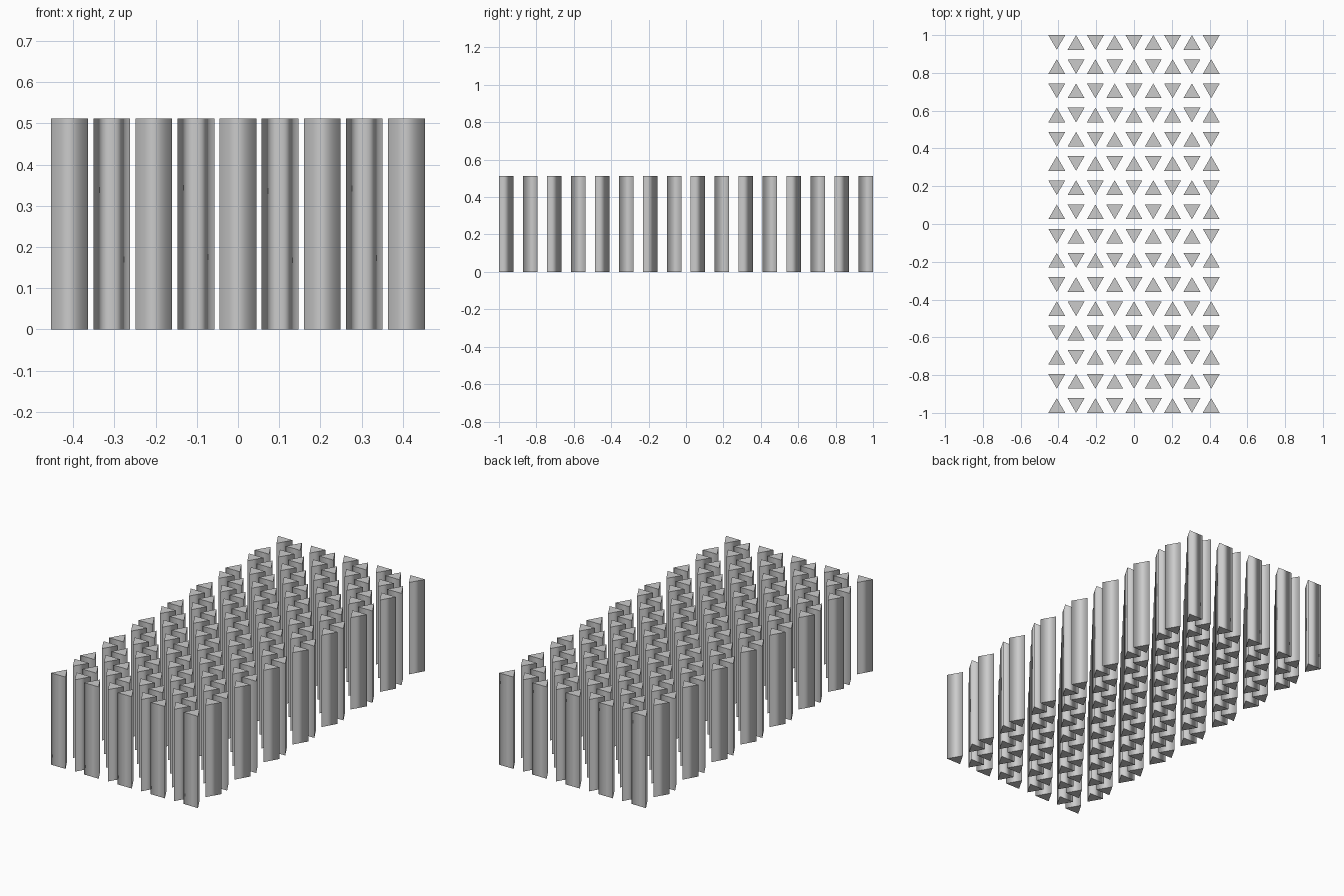
import bpy, bmesh, math

cube = bpy.data.objects.get("Cube")
if cube:
    bpy.data.objects.remove(cube, do_unlink=True)

COLUMNS, ROWS = 9, 16
SIDE, HEIGHT = 0.0895, 0.512
DEPTH = SIDE * math.sqrt(3) / 2
PITCH_X = 0.1022
PITCH_Y = (2 - DEPTH) / (ROWS - 1)

grey = bpy.data.materials.new("light grey")
grey.use_nodes = True
colour = (0.6, 0.6, 0.6, 1)
grey.diffuse_color = colour
grey.node_tree.nodes["Principled BSDF"].inputs["Base Color"].default_value = colour


def prism_mesh(name, direction):
    """Upright triangular prism; direction +1 points to the back, -1 to the front."""
    bm = bmesh.new()
    flat = -direction * DEPTH / 2
    corners = [(-SIDE / 2, flat), (SIDE / 2, flat), (0, -flat)]
    base = bm.faces.new([bm.verts.new((x, y, 0)) for x, y in corners])
    top = bmesh.ops.extrude_face_region(bm, geom=[base], use_keep_orig=True)["geom"]
    for v in top:
        if isinstance(v, bmesh.types.BMVert):
            v.co.z = HEIGHT
    bmesh.ops.recalc_face_normals(bm, faces=bm.faces)
    # Soft shading round the sides, crisp rims at the end caps
    for f in bm.faces:
        f.smooth = len(f.verts) == 4
        if not f.smooth:
            for e in f.edges:
                e.smooth = False
    mesh = bpy.data.meshes.new(name)
    bm.to_mesh(mesh)
    bm.free()
    mesh.materials.append(grey)
    return mesh


meshes = [prism_mesh("prism_pointing_back", 1), prism_mesh("prism_pointing_front", -1)]

# Checkerboard of alternating prisms
for row in range(ROWS):
    for col in range(COLUMNS):
        prism = bpy.data.objects.new(f"prism_row{row + 1}_column{col + 1}", meshes[(row + col) % 2])
        prism.location = ((col - (COLUMNS - 1) / 2) * PITCH_X,
                          (row - (ROWS - 1) / 2) * PITCH_Y, 0)
        bpy.context.collection.objects.link(prism)
